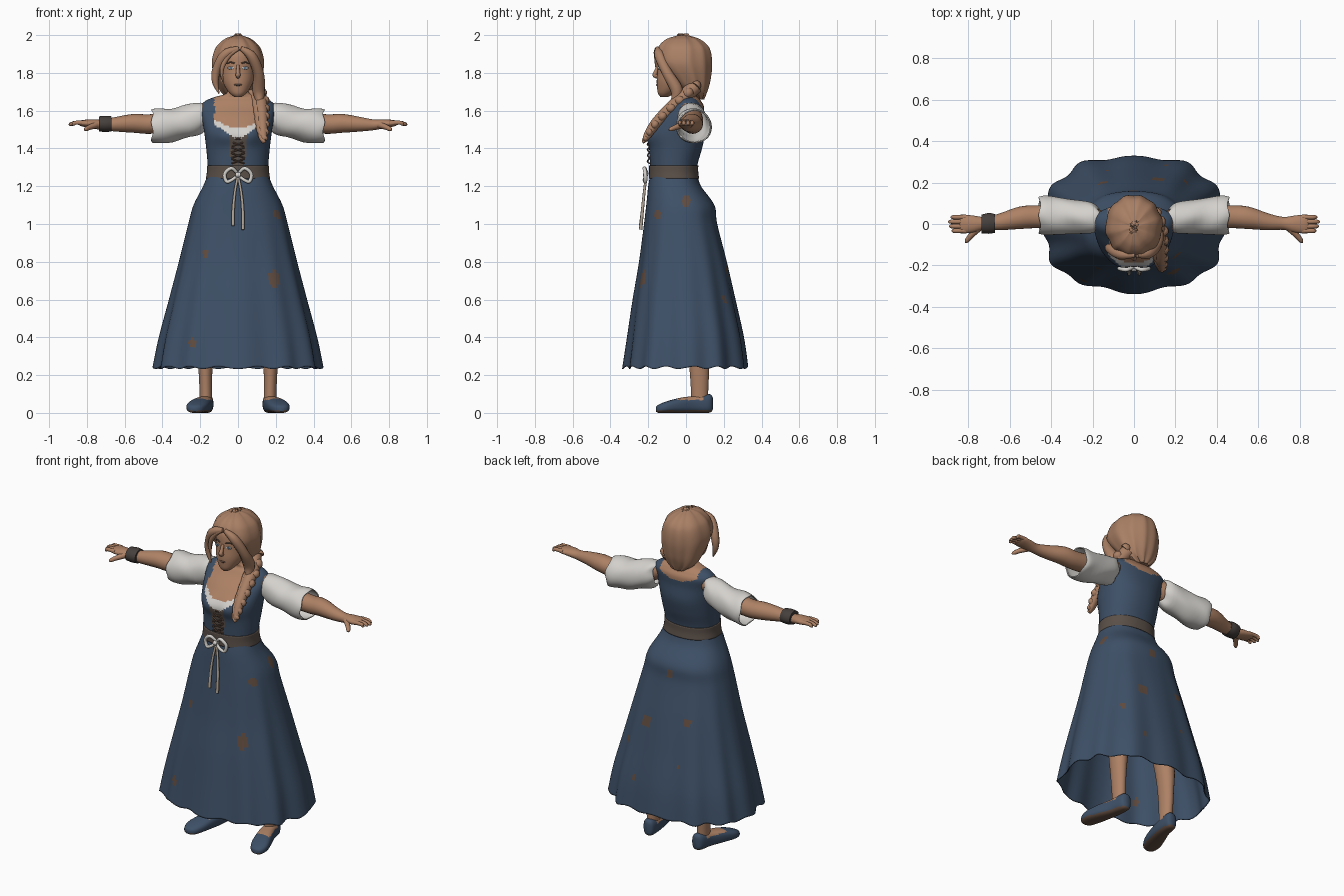
import bpy, bmesh, math
from mathutils import Vector

cube = bpy.data.objects.get("Cube")
if cube:
    bpy.data.objects.remove(cube)


def material(name, *rgb):
    mat = bpy.data.materials.new(name)
    mat.use_nodes = True
    mat.diffuse_color = (*rgb, 1)
    mat.node_tree.nodes["Principled BSDF"].inputs["Base Color"].default_value = (*rgb, 1)
    return mat


skin = material("skin", .42, .22, .13)
hair = material("hair", .40, .215, .13)
cloth = material("blue cloth", .048, .08, .135)
linen = material("white linen", .66, .64, .61)
leather = material("brown leather", .105, .08, .066)
patch = material("worn brown", .12, .072, .05)
cord = material("pale cord", .45, .38, .31)
dark = material("dark band", .06, .05, .046)
iris_blue = material("iris blue", .1, .17, .25)


def spline(keys, steps):
    """Smooth interpolation through key tuples."""
    out = []
    for i in range(len(keys) - 1):
        four = [keys[max(i - 1, 0)], keys[i], keys[i + 1], keys[min(i + 2, len(keys) - 1)]]
        for k in range(steps):
            u = k / steps
            out.append(tuple(b + u / 2 * (c - a + u * (2*a - 5*b + 4*c - d + u * (3*(b - c) + d - a)))
                             for a, b, c, d in zip(*four)))
    return out + [tuple(keys[-1])]


def loft(name, keys, mats, axis="z", n=24, steps=4, power=2, caps=True,
         warp=None, paint=None, thick=0, side=1):
    """Skin rings (position, centre, centre, radius, radius) along an axis."""
    bm = bmesh.new()
    rings = []
    for t, a, b, ra, rb in spline(keys, steps):
        ring = []
        for k in range(n):
            ang = math.tau * k / n
            c, s = math.cos(ang), math.sin(ang)
            u = a + ra * math.copysign(abs(c) ** (2 / power), c)
            v = b + rb * math.copysign(abs(s) ** (2 / power), s)
            p = Vector({"x": (t, u, v), "y": (u, t, v), "z": (u, v, t)}[axis])
            if warp:
                p = warp(p, ang)
            p.x *= side
            ring.append(bm.verts.new(p))
        rings.append(ring)
    for low, high in zip(rings, rings[1:]):
        for k in range(n):
            j = (k + 1) % n
            bm.faces.new((low[k], low[j], high[j], high[k]))
    if caps:
        bm.faces.new(rings[0])
        bm.faces.new(rings[-1])
    bmesh.ops.recalc_face_normals(bm, faces=bm.faces)
    if paint:
        gone = []
        for f in bm.faces:
            index = paint(f.calc_center_median())
            if index is None:
                gone.append(f)
            else:
                f.material_index = index
        bmesh.ops.delete(bm, geom=gone, context="FACES")
    mesh = bpy.data.meshes.new(name)
    bm.to_mesh(mesh)
    bm.free()
    for m in mats:
        mesh.materials.append(m)
    obj = bpy.data.objects.new(name, mesh)
    bpy.context.collection.objects.link(obj)
    if thick:
        mod = obj.modifiers.new("thickness", "SOLIDIFY")
        mod.thickness = thick
    bpy.ops.object.select_all(action="DESELECT")
    obj.select_set(True)
    bpy.context.view_layer.objects.active = obj
    bpy.ops.object.shade_smooth_by_angle(angle=math.radians(45))
    return obj


def strand(name, points, mat, side=1):
    """Tapered round tube through (x, y, z, radius) points."""
    curve = bpy.data.curves.new(name, "CURVE")
    curve.dimensions = "3D"
    curve.bevel_depth = 1
    curve.bevel_resolution = 3
    curve.use_fill_caps = True
    path = spline(points, 5)
    line = curve.splines.new("POLY")
    line.points.add(len(path) - 1)
    for point, (x, y, z, r) in zip(line.points, path):
        point.co = (x * side, y, z, 1)
        point.radius = max(r, .002)
    line.use_smooth = True
    curve.materials.append(mat)
    bpy.context.collection.objects.link(bpy.data.objects.new(name, curve))


# Skirt with deepening folds, wavy hem and worn spots (axis, place, height, size, sign)
spots = [(0, -.17, .85, .018, -1), (0, .19, .71, .032, -1), (0, -.24, .37, .02, -1),
         (0, .12, .75, .03, 1), (0, 0, 1.05, .02, 1), (0, -.15, .8, .022, 1), (0, -.13, .55, .013, 1),
         (0, .25, .6, .013, 1), (0, .15, .42, .013, 1), (1, 0, 1.12, .024, 1), (1, -.15, 1.05, .018, 1)]


def fold(p, ang):
    depth = max(0, 1.15 - p.z)
    k = 1 + .03 * depth * (math.cos(12 * ang) + .5 * math.sin(7 * ang))
    drop = .01 * depth ** 4 * math.sin(17 * ang)
    return Vector((p.x * k, p.y * k, p.z + drop))


def worn(c):
    for ax, place, height, size, sign in spots:
        if c[1 - ax] * sign > 0 and math.hypot(c[ax] - place, (c.z - height) * .75) < size:
            return 1
    return 0


loft("skirt", [(1.27, 0, -.065, .157, .122), (1.2, 0, -.06, .185, .14), (1.1, 0, -.03, .235, .18),
               (1, 0, -.028, .262, .193), (.8, 0, -.015, .31, .23), (.6, 0, -.008, .36, .268),
               (.4, 0, 0, .41, .303), (.24, 0, 0, .44, .325)],
     [cloth, patch], n=144, steps=10, power=2.4, caps=False, warp=fold, paint=worn, thick=.006)


# Torso: skin, bodice, chemise and laced panel
def bust(p, ang):
    if p.y < -.05:
        p.y -= .015 * math.exp(-((abs(p.x) - .075) / .045) ** 2 - ((p.z - 1.47) / .05) ** 2)
    return p


def dress(c):
    ax = abs(c.x)
    if c.z > 1.6 and ax > .185 or c.z > 1.672:
        return 0
    if ax > .125:
        return 1
    if c.y > 0:
        return 1 if c.z < 1.6 + 2 * ax * ax else 0
    edge = 1.45 + .6 * ax
    if c.z > 1.51 + 2.9 * ax * ax:
        return 0
    if c.z > edge:
        return 2
    return 3 if ax < .03 + .12 * (c.z - 1.3) else 1


loft("torso", [(1.22, 0, -.065, .155, .12), (1.31, 0, -.065, .16, .125), (1.4, 0, -.055, .168, .14),
               (1.48, 0, -.05, .178, .15), (1.56, 0, -.025, .19, .12), (1.62, 0, .005, .195, .09),
               (1.65, 0, .01, .175, .07), (1.67, 0, .01, .13, .055), (1.69, 0, 0, .065, .05),
               (1.72, 0, -.01, .052, .05), (1.77, 0, -.02, .05, .05)],
     [skin, cloth, linen, leather], n=80, steps=8, power=2.2, warp=bust, paint=dress)
loft("belt", [(1.24, 0, -.063, .17, .133), (1.275, 0, -.065, .165, .13), (1.31, 0, -.065, .165, .13)],
     [leather], n=48, power=2.2, caps=False, thick=.008)

# Lacing, bow and hanging ties
for i in range(5):
    z = 1.32 + .03 * i
    for s in (-1, 1):
        strand("bodice_lace", [(-.035, -.192, z, .004), (0, -.204, z + .012, .004),
                               (.035, -.195, z + .025, .004)], patch, s)
for s in (-1, 1):
    strand("bow_loop", [(0, -.205, 1.265, .008), (.035, -.22, 1.295, .01), (.07, -.215, 1.265, .01),
                        (.06, -.215, 1.225, .01), (.03, -.22, 1.235, .009), (0, -.21, 1.26, .008)], linen, s)
    strand("bow_tie", [(0, -.21, 1.255, .007), (.015, -.22, 1.18, .007), (.025, -.23, 1.08, .008),
                       (.026, -.24, .98 - .01 * s, .009)], cord, s)
strand("bow_knot", [(-.012, -.215, 1.26, .014), (.012, -.215, 1.26, .014)], linen)

# Arms, sleeves, hands, legs and shoes, mirrored
def shoe_paint(c):
    if c.z < .014:
        return 1
    return 2 if c.z > .068 and -.05 < c.y < .1 else 0


for s, label in ((1, "left"), (-1, "right")):
    loft(label + "_arm", [(.14, .01, 1.6, .05, .05), (.25, .03, 1.56, .058, .06), (.45, .035, 1.53, .055, .052),
                          (.55, .03, 1.533, .054, .05), (.65, .01, 1.528, .04, .038), (.72, .003, 1.525, .031, .028),
                          (.77, 0, 1.53, .04, .024), (.82, 0, 1.533, .045, .018), (.84, 0, 1.533, .038, .012)],
         [skin], axis="x", side=s)
    loft(label + "_sleeve", [(.17, .02, 1.575, .055, .065), (.21, .03, 1.56, .075, .085), (.32, .036, 1.53, .085, .087),
                             (.42, .042, 1.517, .095, .092), (.455, .042, 1.515, .09, .088)],
         [linen], axis="x", n=40, caps=False, thick=.006, side=s,
         warp=lambda p, a: p + Vector((.005 * math.sin(5 * a), 0, .004 * math.sin(40 * p.x + 2 * a))))
    for k in range(4):
        y = .033 - .022 * k
        tip = .9 - .012 * abs(k - 1.3)
        strand(label + "_finger", [(.81, y, 1.535, .012), (.86, y, 1.536, .011),
                                   (tip - .008, y, 1.528, .009), (tip, y, 1.527, .003)], skin, s)
    strand(label + "_thumb", [(.75, -.02, 1.525, .018), (.785, -.055, 1.512, .014),
                              (.805, -.08, 1.502, .011), (.812, -.09, 1.498, .004)], skin, s)
    loft(label + "_leg", [(.03, .17, .07, .034, .045), (.1, .17, .072, .033, .045), (.25, .172, .07, .038, .053),
                          (.45, .165, .06, .055, .065), (.9, .12, 0, .08, .085)], [skin], side=s)
    loft(label + "_shoe", [(.142, .163, .05, .012, .03), (.125, .166, .05, .034, .049), (.05, .175, .045, .043, .045),
                           (-.03, .198, .04, .053, .04), (-.1, .218, .031, .055, .031),
                           (-.145, .226, .022, .038, .022), (-.16, .228, .02, .015, .012)],
         [cloth, patch, skin], axis="y", n=40, power=2.6, side=s, paint=shoe_paint)
loft("wrist_band", [(.67, .003, 1.53, .045, .04), (.7, .003, 1.53, .05, .043), (.735, 0, 1.53, .045, .04)],
     [dark], axis="x", side=-1)

# Head and face
loft("head", [(1.672, 0, -.115, .018, .02), (1.69, 0, -.105, .042, .043), (1.72, 0, -.085, .065, .068),
              (1.76, 0, -.065, .083, .09), (1.82, 0, -.05, .09, .1), (1.9, 0, -.045, .09, .1),
              (1.95, 0, -.035, .06, .07)], [skin], n=32)
strand("nose", [(0, -.145, 1.84, .008), (0, -.16, 1.805, .011), (0, -.165, 1.788, .013),
                (0, -.148, 1.778, .01)], skin)
strand("mouth", [(-.022, -.148, 1.738, .003), (0, -.153, 1.736, .006), (.022, -.148, 1.738, .003)], patch)
for s in (-1, 1):
    loft("eye_white", [(-.14, .038, 1.826, .017, .008), (-.147, .038, 1.826, .016, .007)],
         [linen], axis="y", steps=1, side=s)
    loft("iris", [(-.144, .037, 1.826, .008, .008), (-.15, .037, 1.826, .007, .007)],
         [iris_blue], axis="y", steps=1, side=s)
    strand("eyebrow", [(.018, -.148, 1.85, .004), (.04, -.144, 1.856, .004), (.062, -.127, 1.848, .002)], patch, s)


# Hair shell with face opening, loose locks and side braid
def face_opening(c):
    hidden = c.y < -.045 and abs(c.x) < .092 and c.z < 1.925 - 5 * c.x ** 2
    return None if hidden else 0


loft("hair", [(1.66, 0, .065, .04, .03), (1.7, 0, .05, .09, .062), (1.76, 0, .025, .118, .105),
              (1.85, 0, -.01, .137, .15), (1.93, 0, -.012, .118, .138), (1.975, 0, -.015, .075, .095),
              (1.995, 0, -.015, .03, .04), (2, 0, -.015, .005, .006)],
     [hair], n=64, steps=8, paint=face_opening, thick=.01,
     warp=lambda p, a: p + Vector((.003 * math.sin(9 * a), .003 * math.sin(11 * a), 0)))
strand("right_fringe", [(.005, -.15, 1.93, .012), (-.065, -.145, 1.9, .026), (-.112, -.12, 1.82, .024),
                        (-.12, -.115, 1.75, .017), (-.1, -.12, 1.69, .003)], hair)
strand("right_wisp", [(0, -.155, 1.925, .008), (-.05, -.155, 1.89, .014), (-.085, -.15, 1.82, .011),
                      (-.08, -.145, 1.75, .003)], hair)
strand("left_fringe", [(.015, -.15, 1.93, .012), (.07, -.14, 1.89, .027), (.108, -.1, 1.8, .028),
                       (.11, -.05, 1.71, .034), (.115, -.06, 1.65, .02)], hair)
braid = [(.08, .05, 1.73, .05), (.115, -.02, 1.665, .046), (.125, -.1, 1.595, .04),
         (.13, -.17, 1.52, .034), (.135, -.212, 1.455, .022), (.135, -.222, 1.43, .005)]
strand("braid_core", [(x, y, z, r * .8) for x, y, z, r in braid], hair)
for k in range(3):
    twist = []
    for i, (x, y, z, r) in enumerate(spline(braid, 4)):
        a = i * .9 + k * math.tau / 3
        twist.append((x + r * .55 * math.cos(a), y + r * .4 * math.sin(a), z + r * .4 * math.sin(a), r * .55))
    strand("braid_strand", twist, hair)
